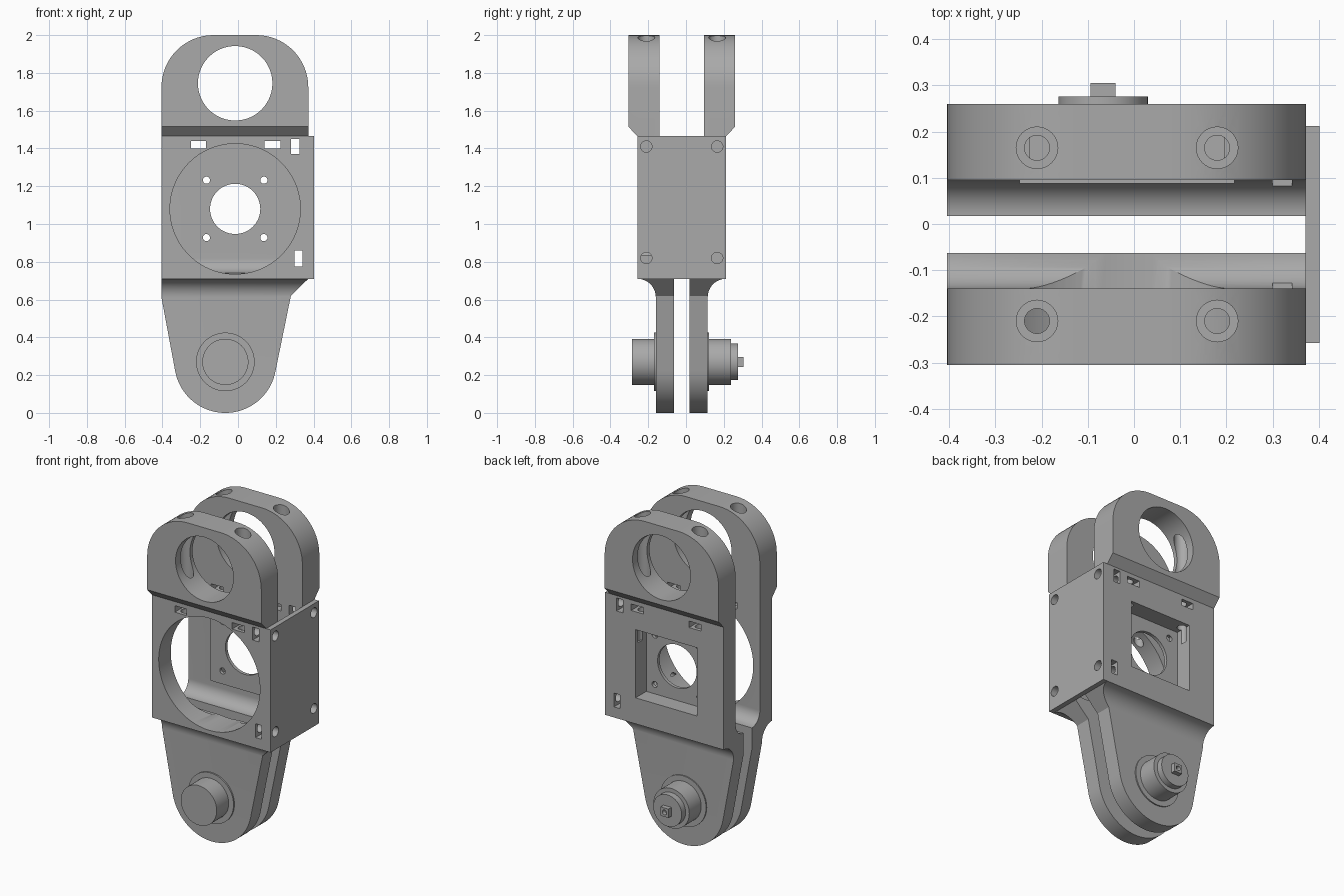
import bpy, bmesh, math
from mathutils import Matrix, Vector

cube = bpy.data.objects.get("Cube")
if cube:
    bpy.data.objects.remove(cube, do_unlink=True)

MID_Y = -0.0225            # plane between the two mirrored halves
BORE = (-0.015, 1.08)      # body bore centre, x and z
ARM_HOLE = (-0.015, 1.745)
PIVOT = (-0.067, 0.27)

grey = bpy.data.materials.new("machined grey")
grey.use_nodes = True
COLOUR = (0.4, 0.4, 0.4, 1)
grey.diffuse_color = COLOUR
grey.node_tree.nodes["Principled BSDF"].inputs["Base Color"].default_value = COLOUR


def make(name, bm):
    bmesh.ops.recalc_face_normals(bm, faces=bm.faces)
    mesh = bpy.data.meshes.new(name)
    bm.to_mesh(mesh)
    bm.free()
    mesh.materials.append(grey)
    obj = bpy.data.objects.new(name, mesh)
    bpy.context.collection.objects.link(obj)
    return obj


def prism(name, points, axis, start, end):
    """Extrude a closed outline along x (y,z points) or y (x,z points)."""
    bm = bmesh.new()
    place = (lambda a, b: (start, a, b)) if axis == "x" else (lambda a, b: (a, start, b))
    face = bm.faces.new([bm.verts.new(place(a, b)) for a, b in points])
    moved = bmesh.ops.extrude_face_region(bm, geom=[face])["geom"]
    step = Vector((end - start, 0, 0)) if axis == "x" else Vector((0, end - start, 0))
    bmesh.ops.translate(bm, vec=step, verts=[g for g in moved if isinstance(g, bmesh.types.BMVert)])
    return make(name, bm)


def box(name, x, y, z):
    return prism(name, [(x[0], z[0]), (x[1], z[0]), (x[1], z[1]), (x[0], z[1])], "y", *y)


def cylinder(name, axis, centre, radius, start, end, sides=64):
    """Cylinder along an axis; centre gives the two other coordinates in order."""
    bm = bmesh.new()
    bmesh.ops.create_cone(bm, cap_ends=True, segments=sides, radius1=radius,
                          radius2=radius, depth=end - start)
    a, b = centre
    half = (start + end) / 2
    turn, spot = {
        "x": (Matrix.Rotation(math.pi / 2, 4, "Y"), (half, a, b)),
        "y": (Matrix.Rotation(math.pi / 2, 4, "X"), (a, half, b)),
        "z": (Matrix.Identity(4), (a, b, half))}[axis]
    bm.transform(Matrix.Translation(spot) @ turn)
    return make(name, bm)


def combine(target, tool, operation="DIFFERENCE"):
    mod = target.modifiers.new("shape", "BOOLEAN")
    mod.operation, mod.object, mod.solver = operation, tool, "EXACT"
    bpy.context.view_layer.objects.active = target
    bpy.ops.object.modifier_apply(modifier=mod.name)
    bpy.data.objects.remove(tool, do_unlink=True)


def arc(cx, cz, r, a0, a1, steps=16):
    angles = [math.radians(a0 + (a1 - a0) * i / steps) for i in range(steps + 1)]
    return [(cx + r * math.cos(a), cz + r * math.sin(a)) for a in angles]


# Front outline shared by both halves: rounded arm, body, tapered leg
LEFT, RIGHT, CORNER = -0.405, 0.372, 0.275
outline = (arc(RIGHT - CORNER, 2 - CORNER, CORNER, 0, 90)
           + arc(LEFT + CORNER, 2 - CORNER, CORNER, 90, 180)
           + [(LEFT, 0.61)]
           + arc(*PIVOT, 0.27, 190, 350, 40)
           + [(0.28, 0.62), (RIGHT, 0.71)])

# Side section of one half: distance from the middle plane, and height
section = ([(0.04, -0.1), (0.1375, -0.1)]
           + arc(0.235, 0.6125, 0.0975, 180, 90)
           + [(0.235, 1.465), (0.2825, 1.515), (0.2825, 2.1), (0.1175, 2.1)]
           + arc(0.04, 0.8175, 0.0775, 0, -90))

halves = {}
for name, side in (("front_half", -1), ("back_half", 1)):
    half = prism(name, [(MID_Y + side * d, z) for d, z in section], "x", -0.6, 0.6)
    combine(half, prism("outline", outline, "y", -0.5, 0.5), "INTERSECT")
    y_in, y_out = sorted((MID_Y, MID_Y + side * 0.5))
    screw_y = MID_Y + side * 0.1875
    # Arm bore
    combine(half, cylinder("cut", "y", ARM_HOLE, 0.197, y_in, y_out, 96))
    # Body opening: round at the front, square pocket at the back
    if side < 0:
        combine(half, cylinder("cut", "y", BORE, 0.345, y_in, y_out, 96))
    else:
        combine(half, box("cut", (BORE[0] - 0.21, BORE[0] + 0.21), (y_in, y_out),
                          (BORE[1] - 0.21, BORE[1] + 0.21)))
    # Counterbored screw holes down through the arm
    for x in (-0.21, 0.18):
        combine(half, cylinder("cut", "z", (x, screw_y), 0.045, 1.57, 2.1, 32))
        combine(half, cylinder("cut", "z", (x, screw_y), 0.027, 1.2, 1.6, 32))
    # Side screw holes
    for z in (0.82, 1.41):
        combine(half, cylinder("cut", "x", (screw_y, z), 0.03, 0.23, 0.5, 32))
    # Nut slots
    for xs, zs in (((-0.25, -0.17), (1.4, 1.44)), ((0.14, 0.225), (1.4, 1.44)),
                   ((0.28, 0.325), (1.37, 1.45)), ((0.3, 0.342), (0.775, 0.86))):
        combine(half, box("cut", xs, (y_in, y_out), zs))
    halves[name] = half

# Motor mounting plate on the inside of the back wall
plate = box("mounting_plate", (BORE[0] - 0.233, BORE[0] + 0.233), (0.088, 0.108),
            (BORE[1] - 0.233, BORE[1] + 0.233))
combine(plate, cylinder("cut", "y", BORE, 0.133, 0, 0.2))
for sx in (-1, 1):
    for sz in (-1, 1):
        combine(plate, cylinder("cut", "y", (BORE[0] + sx * 0.152, BORE[1] + sz * 0.152),
                                0.019, 0, 0.2, 24))

# Side plate joining the halves
cover = box("side_plate", (0.3715, 0.402), (MID_Y - 0.235, MID_Y + 0.235), (0.71, 1.465))
for side in (-1, 1):
    for z in (0.82, 1.41):
        combine(cover, cylinder("cut", "x", (MID_Y + side * 0.1875, z), 0.03, 0.3, 0.5, 32))

# Pivot flanges, shafts, encoder step and square drive stub
parts = [plate, cover, *halves.values(),
         cylinder("front_flange", "y", PIVOT, 0.155, -0.169, -0.15),
         cylinder("front_shaft", "y", PIVOT, 0.122, -0.286, -0.15),
         cylinder("back_flange", "y", PIVOT, 0.155, 0.105, 0.122),
         cylinder("back_shaft", "y", PIVOT, 0.122, 0.105, 0.238),
         cylinder("back_step", "y", PIVOT, 0.097, 0.2, 0.276)]
stub = box("drive_stub", (PIVOT[0] - 0.027, PIVOT[0] + 0.027), (0.25, 0.305),
           (PIVOT[1] - 0.027, PIVOT[1] + 0.027))
combine(stub, cylinder("cut", "y", PIVOT, 0.015, 0.28, 0.4, 24))
parts.append(stub)

# Smooth curved faces, keep edges sharp
bpy.ops.object.select_all(action="DESELECT")
for obj in parts:
    obj.select_set(True)
bpy.context.view_layer.objects.active = parts[0]
bpy.ops.object.shade_smooth_by_angle(angle=math.radians(30))
